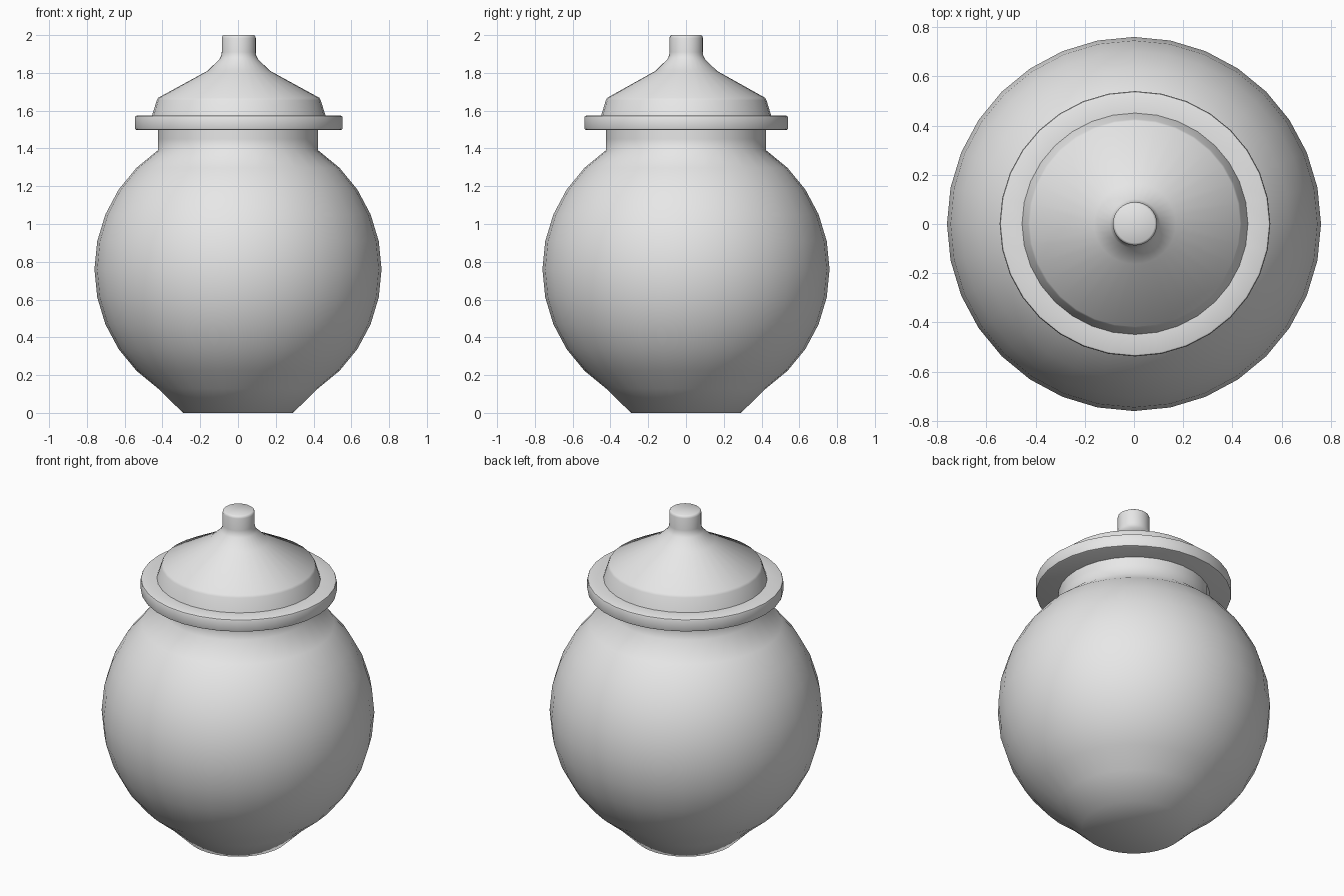
import bpy, bmesh, math

if "Cube" in bpy.data.objects:
    bpy.data.objects.remove(bpy.data.objects["Cube"])

SEGMENTS = 32

clay = bpy.data.materials.new("plain_grey")
clay.diffuse_color = (0.8, 0.8, 0.8, 1.0)
clay.use_nodes = True
clay.node_tree.nodes["Principled BSDF"].inputs["Base Color"].default_value = clay.diffuse_color


def lathe(name, profile, centre=(0, 0), y_scale=1.0):
    """Turn a bottom-to-top (radius, height) profile around z; ends on the axis are closed."""
    bm = bmesh.new()
    rings = []
    for r, z in profile:
        if r == 0:
            rings.append([bm.verts.new((centre[0], centre[1], z))] * SEGMENTS)
            continue
        ring = []
        for i in range(SEGMENTS):
            a = 2 * math.pi * i / SEGMENTS
            ring.append(bm.verts.new((centre[0] + r * math.cos(a),
                                      centre[1] + r * y_scale * math.sin(a), z)))
        rings.append(ring)
    for low, high in zip(rings, rings[1:]):
        for i in range(SEGMENTS):
            j = (i + 1) % SEGMENTS
            corners = [low[i], low[j], high[j], high[i]]
            bm.faces.new(list(dict.fromkeys(corners)))
    bmesh.ops.recalc_face_normals(bm, faces=bm.faces)
    mesh = bpy.data.meshes.new(name)
    bm.to_mesh(mesh)
    bm.free()
    mesh.materials.append(clay)
    obj = bpy.data.objects.new(name, mesh)
    bpy.context.collection.objects.link(obj)
    return obj


def smooth(obj, angle):
    bpy.ops.object.select_all(action='DESELECT')
    obj.select_set(True)
    bpy.context.view_layer.objects.active = obj
    bpy.ops.object.shade_smooth_by_angle(angle=math.radians(angle))


# Jar: a sphere with a flattened foot and a straight neck
R = 0.76
jar_profile = [(0, 0)]
for k in range(2, 14):
    a = math.pi * k / 16
    jar_profile.append((R * math.sin(a), 0 if k == 2 else R - R * math.cos(a)))
neck = jar_profile[-1][0]
jar_profile += [(neck, 1.45), (neck, 1.51), (0, 1.51)]
smooth(lathe("jar_body", jar_profile), 60)

# Lid: flat rim, sloped shoulder, cone and knob
lid_profile = [
    (0, 1.497), (0.54, 1.497), (0.547, 1.5), (0.55, 1.507),
    (0.55, 1.564), (0.547, 1.571), (0.54, 1.574), (0.459, 1.575),
    (0.434, 1.655), (0.427, 1.668), (0.167, 1.81), (0.102, 1.872),
    (0.092, 1.893), (0.09, 1.91), (0.09, 1.985), (0.087, 1.995),
    (0.08, 2.0), (0, 2.0),
]
smooth(lathe("lid", lid_profile, centre=(0.004, 0.001), y_scale=0.98), 40)
